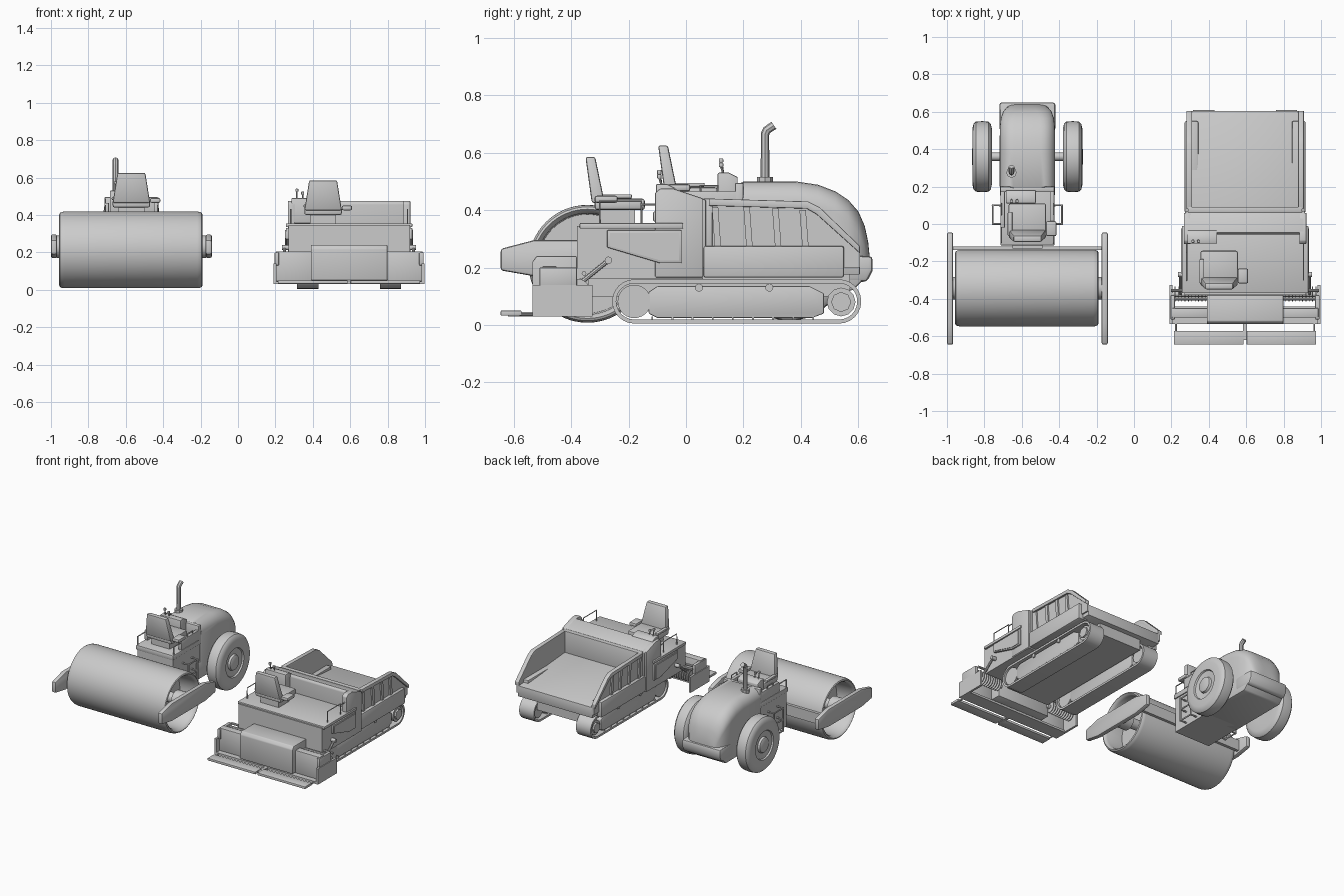
import bpy, bmesh, math

if "Cube" in bpy.data.objects:
    bpy.data.objects.remove(bpy.data.objects["Cube"])

R, P = -0.57, 0.594          # centre lines of roller and paver


def finish(name, bm, bevel=0, seg=2):
    bmesh.ops.recalc_face_normals(bm, faces=bm.faces)
    if bevel:
        es = [e for e in bm.edges if e.is_manifold and e.calc_face_angle() > 0.5]
        bmesh.ops.bevel(bm, geom=es, offset=bevel, segments=seg, profile=0.5, affect='EDGES', clamp_overlap=True)
    me = bpy.data.meshes.new(name)
    bm.to_mesh(me)
    bm.free()
    ob = bpy.data.objects.new(name, me)
    bpy.context.collection.objects.link(ob)
    return ob


def loft(name, rings, bevel=0, seg=2, wrap=False):
    """skin closed loops of equal length"""
    bm = bmesh.new()
    vs = [[bm.verts.new(c) for c in ring] for ring in rings]
    for a, b in zip(vs, vs[1:] + ([vs[0]] if wrap else [])):
        for i in range(len(a)):
            j = (i + 1) % len(a)
            bm.faces.new((a[i], a[j], b[j], b[i]))
    if not wrap:
        bm.faces.new(vs[0])
        bm.faces.new(vs[-1])
    return finish(name, bm, bevel, seg)


def prism(name, pts, x0, x1, bevel=0, seg=2):
    """(y, z) outline extruded along x; x0 / x1 may be functions of z"""
    f = lambda x, z: x(z) if callable(x) else x
    return loft(name, [[(f(x, z), y, z) for y, z in pts] for x in (x0, x1)], bevel, seg)


def box(name, x0, x1, y0, y1, z0, z1, bevel=0, seg=2):
    return prism(name, [(y0, z0), (y1, z0), (y1, z1), (y0, z1)], x0, x1, bevel, seg)


def lathe(name, prof, y, z, n=40, x=0, s=1):
    """(x offset, radius) profile spun round an axis parallel to x"""
    ang = [2 * math.pi * i / n for i in range(n)]
    return loft(name, [[(x + s * px, y + r * math.cos(t), z + r * math.sin(t)) for t in ang] for px, r in prof])


def disc(name, x0, x1, r, y, z, n=24):
    return lathe(name, [(x0, r), (x1, r)], y, z, n)


def tube(name, pts, r):
    cu = bpy.data.curves.new(name, 'CURVE')
    cu.dimensions = '3D'
    cu.bevel_depth, cu.bevel_resolution, cu.use_fill_caps = r, 2, True
    sp = cu.splines.new('POLY')
    sp.points.add(len(pts) - 1)
    for p, c in zip(sp.points, pts):
        p.co = (*c, 1)
    tmp = bpy.data.objects.new("tmp", cu)
    bpy.context.collection.objects.link(tmp)
    bpy.context.view_layer.update()
    me = bpy.data.meshes.new_from_object(tmp.evaluated_get(bpy.context.evaluated_depsgraph_get()))
    bpy.data.objects.remove(tmp)
    ob = bpy.data.objects.new(name, me)
    bpy.context.collection.objects.link(ob)
    return ob


def seat(tag, x, y, z):
    """operator seat facing +y, y = back of cushion, z = deck"""
    box(tag + "_seat_base", x - .07, x + .07, y + .03, y + .15, z, z + .05)
    box(tag + "_seat_cushion", x - .1, x + .1, y + .01, y + .185, z + .045, z + .085, .01)
    prism(tag + "_seat_back", [(y, z + .07), (y + .045, z + .07), (y + .012, z + .23), (y - .022, z + .23)],
          lambda h: x - .1 + .16 * (h - z - .07), lambda h: x + .1 - .16 * (h - z - .07), .008)
    box(tag + "_armrest", x + .1, x + .155, y + .01, y + .09, z + .07, z + .095, .008)
    box(tag + "_left_armrest", x - .105, x - .08, y + .01, y + .14, z + .085, z + .1, .005)


def console(tag, x, y, z):
    prism(tag + "_console", [(y - .02, z), (y + .05, z), (y + .05, z + .12), (y + .02, z + .135), (y - .02, z + .135)],
          x - .06, x + .1, .005)
    for dx, h in ((-.03, .175), (.0, .16)):
        tube(tag + "_lever", [(x + dx, y, z + .13), (x + dx, y - .008, z + h)], .004)
        box(tag + "_lever_knob", x + dx - .008, x + dx + .008, y - .016, y, z + h - .006, z + h + .01, .004)


# ---------- ROLLER ----------
# hollow drum with recessed web and hub
half = [(.24, .05), (.24, .172), (.36, .176), (.376, .182), (.383, .19), (.379, .198), (.368, .203), (.355, .205)]
lathe("drum", [(-x, r) for x, r in half] + half[::-1], -.343, .213, 64, R - .003)
disc("drum_axle", R - .40, R + .40, .035, -.343, .23)
arm = [(-.645, .19), (-.645, .265), (-.53, .295), (-.16, .295), (-.045, .265), (-.045, .19), (-.16, .17), (-.53, .17)]
for s in (-1, 1):
    prism("drum_arm", arm, R + s * .397, R + s * .43, .009)
    disc("drum_bearing", R + s * .33, R + s * .40, .06, -.343, .23)
box("drum_crossbar", R - .42, R + .42, -.14, -.12, .19, .265)
box("drum_hitch", R - .08, R + .08, -.13, -.1, .16, .28)

# cab hull, deck, side panels and ladders
box("cab_hull", R - .138, R + .138, -.108, .2, .12, .385)
box("cab_deck", R - .145, R + .145, -.115, .2, .36, .395, .006)
for s in (-1, 1):
    x = R + s * .14
    box("cab_side_panel", R + s * .12, R + s * .144, -.02, .2, .395, .465, .004)
    tube("cab_rail", [(x, -.1, .39), (x, -.1, .45), (x, -.02, .45)], .004)
    tube("cab_grab_rail", [(x, .05, .45), (x, .05, .485), (x, .11, .485), (x, .11, .45)], .004)
    for z in (.14, .22, .30):
        tube("ladder_step", [(R + s * .12, 0, z), (R + s * .185, 0, z), (R + s * .185, .1, z), (R + s * .12, .1, z)], .006)
    for y in (0, .1):
        tube("ladder_upright", [(R + s * .185, y, .135), (R + s * .185, y, .305)], .006)
seat("roller", R, -.075, .395)
console("roller", R - .055, .13, .395)
box("dashboard", R - .145, R + .145, .17, .2, .38, .495, .006)

# rounded hood: arched sections narrowing towards the tail
rings = []
for y, top, w in ((.19, .494, .142), (.2, .5, .148), (.38, .5, .148), (.46, .488, .148), (.52, .465, .147), (.565, .435, .142),
                  (.6, .395, .13), (.622, .345, .112), (.634, .29, .095), (.638, .25, .08)):
    r = min(.075, (top - .2) * .8)
    arc = [(w - r + r * math.cos(t), top - r + r * math.sin(t)) for t in (math.pi * k / 12 for k in range(7))]
    side = [(w, .2)] + arc
    rings.append([(R + x, y, z) for x, z in side] + [(R - x, y, z) for x, z in side[::-1]])
loft("hood", rings)
prism("chassis", [(.15, .12), (.15, .24), (.62, .24), (.62, .16), (.58, .12)], R - .147, R + .147, .008)
prism("bumper", [(.5, .15), (.5, .24), (.65, .24), (.65, .19), (.63, .15)], R - .15, R + .15, .014)

# wheels on one axle
tyre = [(-.05, .09), (-.052, .15), (-.046, .175), (-.034, .187), (0, .19), (.034, .187), (.046, .175), (.052, .15),
        (.052, .1), (.042, .095), (.036, .055), (.05, .05), (.055, .04)]
for s in (-1, 1):
    lathe("wheel", tyre, .36, .205, 40, R + s * .242, s)
disc("axle", R - .23, R + .23, .022, .36, .205)

# exhaust stack
tube("exhaust_pipe", [(-.655, .275, .49), (-.655, .275, .665), (-.655, .281, .678), (-.655, .306, .695)], .015)
tube("exhaust_base", [(-.655, .275, .48), (-.655, .275, .515)], .028)

# ---------- PAVER ----------
def stadium(x, r, n=12):
    return [(x, cy + r * math.cos(a), .082 + r * math.sin(a)) for cy, a0 in ((.533, -90), (-.18, 90))
            for a in (math.radians(a0 + 180 * i / n) for i in range(n + 1))]


# crawler tracks
for s in (-1, 1):
    x0, x1 = P + s * .164, P + s * .278
    loft("track_belt", [stadium(x0, .077), stadium(x1, .077), stadium(x1, .063), stadium(x0, .063)], wrap=True)
    xa, xb = P + s * .175, P + s * .268
    prism("track_frame", [(-.13, .04), (-.13, .115), (-.1, .135), (.43, .135), (.48, .11), (.48, .04), (.44, .025), (-.1, .025)], xa, xb, .004)
    disc("track_idler", xa, xb, .058, -.18, .082, 28)
    disc("track_sprocket", xa, xb, .05, .54, .08, 12)
    disc("sprocket_hub", xb, xb + s * .012, .035, .54, .08, 8)
    for i in range(9):
        box("track_pad_guide", xa, xb + s * .004, -.12 + i * .07, -.114 + i * .07, .016, .03)
    for y in (.045, .29):
        disc("return_roller", xa, xb + s * .008, .014, y, .13, 12)

# main hull, deck and cowl
box("paver_belly", P - .165, P + .165, -.34, .57, .1, .2)
box("paver_hull", P - .325, P + .325, -.38, .06, .16, .345)
box("paver_deck", P - .338, P + .338, -.37, -.01, .335, .355, .004)
prism("cowl", [(.07, .2), (.07, .435), (.03, .45), (-.045, .475), (-.055, .46), (-.055, .2)], P - .318, P + .318, .005)
for s in (-1, 1):
    prism("side_cowl", [(.06, .165), (.06, .44), (-.045, .475), (-.09, .475), (-.108, .46), (-.108, .165)],
          P + s * .29, P + s * .328, .005)
    # raised side panel
    prism("side_panel", [(-.275, .33), (-.015, .33), (-.015, .215), (-.09, .215), (-.275, .27)], P + s * .32, P + s * .338, .004)
    prism("side_panel_face", [(-.265, .32), (-.025, .32), (-.025, .225), (-.09, .225), (-.265, .275)], P + s * .33, P + s * .342)
    # lower skirt beside the hopper
    box("side_skirt", P + s * .25, P + s * .323, .06, .55, .165, .275, .008)
    # deck rails
    x = P + s * .312
    tube("deck_rail", [(x, -.3, .35), (x, -.3, .43), (x, -.155, .43), (x, -.155, .35)], .0035)
    tube("deck_rail_link", [(x, -.155, .42), (x, -.1, .42)], .0035)
seat("paver", .455, -.328, .355)
console("paver", .345, -.085, .355)

# hopper: sloped floor, back and steep sides
prism("hopper_floor", [(.05, .175), (.05, .29), (.1, .29), (.605, .25), (.605, .175)], P - .29, P + .29, .003)
box("hopper_back", P - .305, P + .305, .06, .092, .24, .44, .003)
wall = [(.07, .2), (.07, .437), (.42, .425), (.46, .405), (.605, .265), (.605, .2)]
for s in (-1, 1):
    prism("hopper_side", wall, P + s * .3, P + s * .284)
    prism("hopper_rim", [(.08, .415), (.08, .44), (.425, .43), (.465, .41), (.605, .275), (.605, .25), (.455, .385), (.42, .405)],
          P + s * .284, P + s * .314, .003)
    for y, h in ((.1, .41), (.21, .41), (.31, .405), (.405, .4)):
        prism("hopper_rib", [(y, .27), (y + .022, .27), (y + .012, h), (y - .01, h)], P + s * .29, P + s * .31)

# screed
prism("screed_centre", [(-.38, .05), (-.38, .24), (-.52, .24), (-.535, .22), (-.535, .05)], P - .205, P + .205, .005)
box("screed_sole", P - .4, P + .4, -.535, -.44, .03, .045)
for s in (-1, 1):
    box("screed_wing", P + s * .2, P + s * .392, -.5, -.45, .045, .205, .004)
    box("screed_end_plate", P + s * .388, P + s * .403, -.535, -.325, .03, .14)
    box("screed_end_box", P + s * .375, P + s * .398, -.51, -.38, .13, .2, .004)
    # spreading auger
    disc("auger_shaft", P + s * .19, P + s * .39, .014, -.375, .12, 12)
    for i in range(10):
        x = P + s * (.215 + i * .018)
        disc("auger_blade", x, x + .004, .04, -.375, .12, 16)
    for y in (-.355, -.4):
        tube("screed_guide", [(P + s * .2, y, .18), (P + s * .395, y, .18)], .008)
    # tow cylinder and pivot
    tube("tow_cylinder", [(P + s * .345, -.375, .14), (P + s * .345, -.27, .225)], .008)
    disc("tow_pivot", P + s * .32, P + s * .358, .013, -.27, .225, 16)
    # walkway plates
    box("walkway_plate", P + s * .008, P + s * .38, -.645, -.572, .033, .05, .003)
    tube("walkway_bracket", [(P + s * .37, -.58, .036), (P + s * .37, -.5, .036)], .005)
box("walkway_link", P - .01, P + .01, -.62, -.52, .03, .045)

# smooth curved surfaces, keep edges crisp
bpy.ops.object.select_all(action='SELECT')
bpy.context.view_layer.objects.active = bpy.context.collection.objects[0]
bpy.ops.object.shade_smooth_by_angle(angle=math.radians(32))
